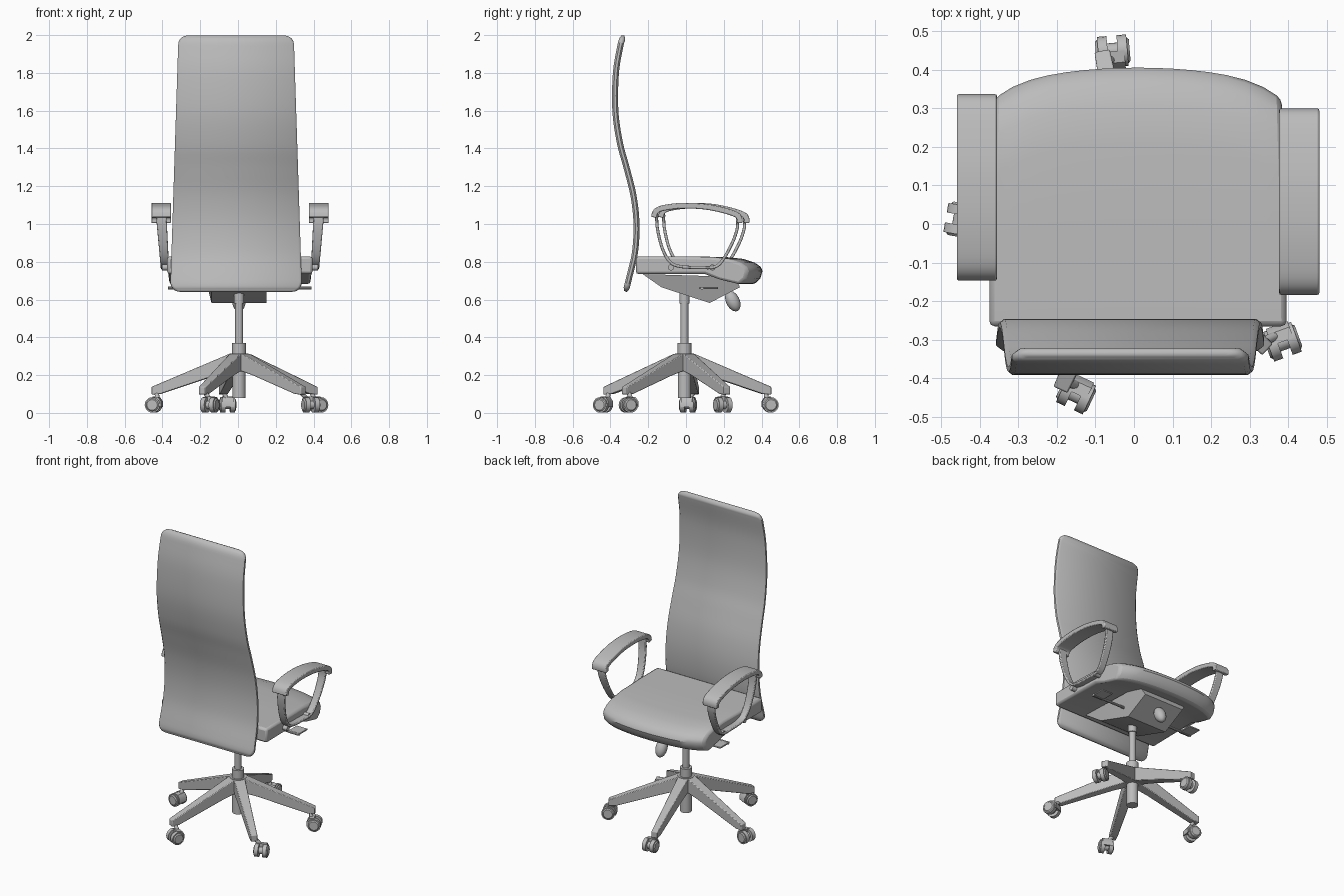
import bpy, bmesh, math
from mathutils import Vector, Matrix

if "Cube" in bpy.data.objects:
    bpy.data.objects.remove(bpy.data.objects["Cube"])

grey = bpy.data.materials.new("mid grey")
grey.use_nodes = True
grey.diffuse_color = (0.5, 0.5, 0.5, 1)
grey.node_tree.nodes["Principled BSDF"].inputs["Base Color"].default_value = (0.5, 0.5, 0.5, 1)


def finish(name, bm, angle=35, bevel=0):
    """Turn a bmesh into a shaded, coloured object."""
    bmesh.ops.recalc_face_normals(bm, faces=bm.faces)
    me = bpy.data.meshes.new(name)
    bm.to_mesh(me)
    bm.free()
    me.materials.append(grey)
    ob = bpy.data.objects.new(name, me)
    bpy.context.collection.objects.link(ob)
    if bevel:
        mod = ob.modifiers.new("soft_edges", "BEVEL")
        mod.width, mod.segments = bevel, 2
        mod.limit_method, mod.angle_limit = "ANGLE", math.radians(50)
    bpy.ops.object.select_all(action="DESELECT")
    ob.select_set(True)
    bpy.context.view_layer.objects.active = ob
    bpy.ops.object.shade_smooth_by_angle(angle=math.radians(angle))
    return ob


def loft(name, rings, **kw):
    """Skin a list of equal rings and cap both ends."""
    bm = bmesh.new()
    rows = [[bm.verts.new(p) for p in ring] for ring in rings]
    n = len(rows[0])
    for a, b in zip(rows, rows[1:]):
        for i in range(n):
            j = (i + 1) % n
            bm.faces.new((a[i], a[j], b[j], b[i]))
    bm.faces.new(rows[0])
    bm.faces.new(rows[-1])
    return finish(name, bm, **kw)


def rod(name, a, b, r, r2=None, sides=20):
    """Cylinder or cone between two points."""
    a, b = Vector(a), Vector(b)
    d = b - a
    bm = bmesh.new()
    m = Matrix.Translation((a + b) / 2) @ d.to_track_quat("Z", "Y").to_matrix().to_4x4()
    bmesh.ops.create_cone(bm, cap_ends=True, segments=sides, radius1=r,
                          radius2=r if r2 is None else r2, depth=d.length, matrix=m)
    return finish(name, bm)


def spline(pts, steps):
    """Smooth curve through 2D points."""
    p = [Vector(q) for q in pts]
    p = [2 * p[0] - p[1]] + p + [2 * p[-1] - p[-2]]
    out = []
    for i in range(1, len(p) - 2):
        a, b, c, d = p[i - 1:i + 3]
        for s in range(steps):
            t = s / steps
            out.append(0.5 * (2 * b + (c - a) * t + (2 * a - 5 * b + 4 * c - d) * t * t
                              + (3 * b - a - 3 * c + d) * t ** 3))
    return out + [p[-2]]


def normals(path):
    """Unit normals along a 2D path."""
    out = []
    for i in range(len(path)):
        t = (path[min(i + 1, len(path) - 1)] - path[max(i - 1, 0)]).normalized()
        out.append(Vector((-t.y, t.x)))
    return out


# Backrest: S-shaped shell with rounded corners
path = spline([(-0.322, 0.643), (-0.315, 0.66), (-0.30, 0.72), (-0.27, 0.85), (-0.262, 1.0),
               (-0.278, 1.15), (-0.315, 1.3), (-0.35, 1.43), (-0.374, 1.6), (-0.371, 1.8),
               (-0.348, 1.94), (-0.337, 1.98), (-0.334, 1.998)], 5)
rings = []
for p, n in zip(path, normals(path)):
    w = 0.347 - 0.042 * (p.y - 0.7) / 1.3
    d = max(0.0, min(p.y - 0.643, 1.998 - p.y))
    r = 0.05
    if d < r:
        w += math.sqrt(max(0, r * r - (r - d) ** 2)) - r
    t = 0.016 * min(1, 0.45 + d / 0.03)
    section = [(-w, -0.4), (-w + 0.012, -1), (w - 0.012, -1), (w, -0.4),
               (w, 0.4), (w - 0.012, 1), (-w + 0.012, 1), (-w, 0.4)]
    rings.append([(x - 0.01, p.x + n.x * s * t, p.y + n.y * s * t) for x, s in section])
loft("backrest", rings, angle=50)

# Seat cushion: flat rear, waterfall front edge bowed in plan
rings = []
for i in range(17):
    u = i / 8 - 1
    f = 0.405 - 0.045 * u * u - 0.035 * u ** 6
    side = [(-0.265, 0.735), (-0.265, 0.828), (-0.05, 0.828), (f - 0.2, 0.826), (f - 0.1, 0.815),
            (f - 0.04, 0.795), (f - 0.008, 0.772), (f, 0.75), (f - 0.012, 0.71),
            (f - 0.045, 0.68), (f - 0.15, 0.705), (0.1, 0.735)]
    rings.append([(0.01 + u * (0.385 - 0.03 * max(0, y + 0.1)), y, z) for y, z in side])
loft("seat_cushion", rings, bevel=0.014)


def band(name, pts, cx, dy, thick, width, lean=0):
    """Flat strap following a side-view path."""
    path = spline(pts, 4)
    rings = []
    for p, n in zip(path, normals(path)):
        k = (1.05 - p.y) / 0.28
        x, w = cx - lean * k, (width - (0.012 * k if lean else 0)) / 2
        a, b = p + n * thick / 2, p - n * thick / 2
        rings.append([(x - w, a.x + dy, a.y), (x + w, a.x + dy, a.y),
                      (x + w, b.x + dy, b.y), (x - w, b.x + dy, b.y)])
    return loft(name, rings, bevel=0.005)


# Armrests: arched pad on a looped strap bolted to the seat
for side, cx, dy in (("left", 0.428, 0), ("right", -0.407, 0.037)):
    s = 1 if cx > 0 else -1
    band(side + "_arm_pad", [(-0.17, 1.035), (-0.16, 1.066), (-0.12, 1.085), (-0.02, 1.097),
         (0.1, 1.092), (0.2, 1.072), (0.265, 1.05), (0.283, 1.03), (0.283, 1.005)],
         cx, dy, 0.03, 0.104)
    band(side + "_arm_loop", [(-0.155, 1.065), (-0.152, 0.98), (-0.125, 0.87), (-0.085, 0.8),
         (-0.03, 0.775), (0.07, 0.77), (0.15, 0.772), (0.195, 0.81), (0.245, 0.9),
         (0.272, 0.98), (0.272, 1.045)], cx, dy, 0.016, 0.056, s * 0.02)
    for y in (-0.08, 0.14):
        rod(side + "_arm_bolt", (s * 0.36, y + dy, 0.77), (cx - s * 0.005, y + dy, 0.77), 0.016)

# Tilt mechanism under the seat
outline = [(-0.23, 0.735), (-0.13, 0.665), (0.125, 0.582), (0.285, 0.665), (0.265, 0.72)]
loft("tilt_housing", [[(0.005 + s * (0.145 if z < 0.7 else 0.18), y, z) for y, z in outline]
                      for s in (-1, 1)])
for name, end in (("right_lever", -0.37), ("left_lever", 0.39)):
    rod(name, (0, 0.085, 0.66), (end, 0.085, 0.66), 0.008, sides=10)
    rings = [[(end - math.copysign(k, end), y, z) for y, z in
              ((0.07, 0.656), (0.17, 0.656), (0.17, 0.666), (0.07, 0.666))] for k in (0, 0.08)]
    loft(name + "_paddle", rings, bevel=0.003)
bm = bmesh.new()
bmesh.ops.create_uvsphere(bm, u_segments=20, v_segments=12, radius=1,
                          matrix=Matrix.Translation((0.005, 0.248, 0.592))
                          @ Matrix.Rotation(0.45, 4, "X") @ Matrix.Diagonal((0.036, 0.036, 0.058, 1)))
finish("tension_knob", bm)

# Gas lift column
hub = Vector((0.006, -0.008, 0))
for name, low, high, r in (("column_foot", 0.08, 0.3, 0.035), ("hub", 0.22, 0.315, 0.05),
                           ("column_collar", 0.3, 0.37, 0.037), ("gas_rod", 0.36, 0.6, 0.021),
                           ("rod_socket", 0.58, 0.66, 0.027)):
    rod(name, hub + Vector((0, 0, low)), hub + Vector((0, 0, high)), r)


# Star base: leg angle, then swivelled caster position and axle angle
casters = ((101, -0.055, 0.447, 5), (173, -0.447, 0.01, 80), (245, -0.15, -0.44, -25),
           (317, 0.385, -0.305, 20), (29, 0.425, 0.195, 115))
for angle, x, y, axle in casters:
    a = math.radians(angle)
    out, across = Vector((math.cos(a), math.sin(a), 0)), Vector((-math.sin(a), math.cos(a), 0))
    profile = [(0.01, 0.315, 0.034), (0.05, 0.312, 0.034), (0.465, 0.138, 0.02),
               (0.465, 0.097, 0.02), (0.42, 0.1, 0.022), (0.12, 0.2, 0.03), (0.01, 0.23, 0.034)]
    loft("base_leg", [[hub + out * r + across * s * w + Vector((0, 0, z)) for r, z, w in profile]
                      for s in (-1, 1)], bevel=0.004)
    # Twin-wheel caster with a hood and pin
    c = Vector((x, y, 0.042))
    q = math.radians(axle)
    ax = Vector((math.cos(q), math.sin(q), 0))
    for s in (-1, 1):
        rod("caster_wheel", c + ax * s * 0.013, c + ax * s * 0.038, 0.041)
        rod("wheel_cap", c + ax * s * 0.038, c + ax * s * 0.044, 0.034, 0.028)
    rod("caster_axle", c - ax * 0.03, c + ax * 0.03, 0.022)
    tip = hub + out * 0.44
    back = (tip - c)
    back.z = 0
    fore = Vector((-ax.y, ax.x, 0))
    if fore.dot(back) < 0:
        fore = -fore
    hood = [(0.0, 0.042), (0.046, 0.03), (0.046, 0.06), (0.03, 0.083), (0.0, 0.086)]
    loft("caster_hood", [[Vector((x, y, z)) + fore * f + ax * s * 0.03 for f, z in hood]
                         for s in (-1, 1)])
    pin = c + fore * 0.022
    rod("caster_pin", (pin.x, pin.y, 0.06), (tip.x, tip.y, 0.115), 0.012, sides=12)
